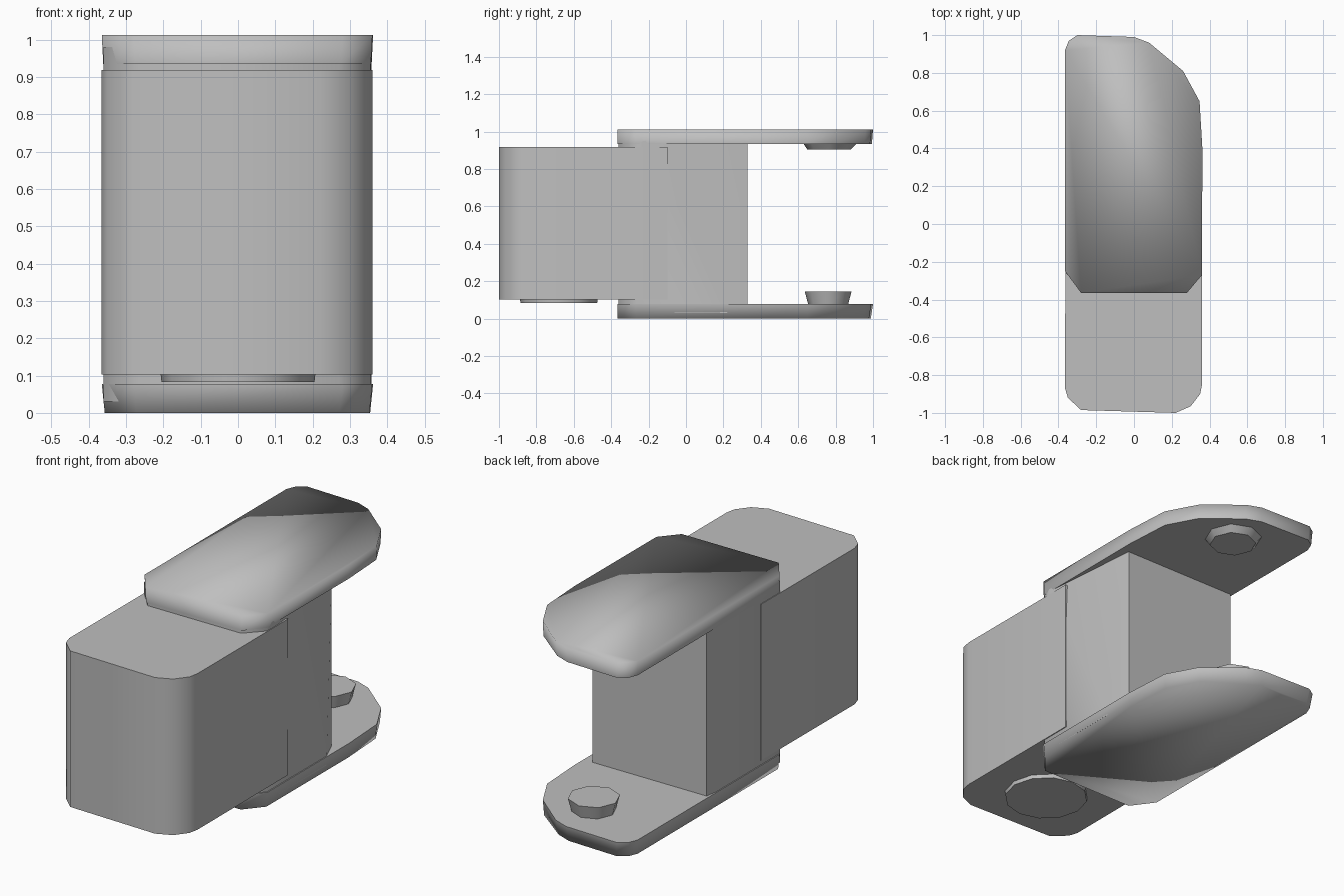
import bpy, bmesh, math
from mathutils import Vector

cube = bpy.data.objects.get("Cube")
if cube:
    bpy.data.objects.remove(cube)

grey = bpy.data.materials.new("plain grey")
grey.use_nodes = True
grey.diffuse_color = (0.52, 0.52, 0.52, 1)
grey.node_tree.nodes["Principled BSDF"].inputs["Base Color"].default_value = grey.diffuse_color


def loft(name, low, high, z0, z1, crisp=("low", "high"), crease=50):
    """Solid between two outlines; rims listed in crisp stay hard."""
    bm = bmesh.new()
    a = [bm.verts.new((x, y, z0)) for x, y in low]
    b = [bm.verts.new((x, y, z1)) for x, y in high]
    n = len(a)
    bm.faces.new(a[::-1])
    bm.faces.new(b)
    for i in range(n):
        j = (i + 1) % n
        bm.faces.new((a[i], a[j], b[j], b[i]))
    bmesh.ops.recalc_face_normals(bm, faces=bm.faces[:])
    for face in bm.faces:
        face.smooth = True
    rims = {"low": a, "high": b}
    for edge in bm.edges:
        on_rim = any(all(v in rims[r] for v in edge.verts) for r in crisp)
        upright = edge.verts[0].co.z != edge.verts[1].co.z
        hard = upright and edge.calc_face_angle(0) > math.radians(crease)
        edge.smooth = not (on_rim or hard)
    mesh = bpy.data.meshes.new(name)
    bm.to_mesh(mesh)
    bm.free()
    mesh.materials.append(grey)
    ob = bpy.data.objects.new(name, mesh)
    bpy.context.collection.objects.link(ob)
    return ob


def ring(x, y, r, sides):
    return [(x + r * math.cos(math.tau * i / sides),
             y + r * math.sin(math.tau * i / sides)) for i in range(sides)]


def shrink(outline, amount):
    """Pull an outline slightly towards its middle."""
    return [(x - math.copysign(amount, x),
             y - (amount * 1.5 if y > 0.9 else 0)) for x, y in outline]


# Front block with clipped front corners
block = [(-0.365, -0.87), (-0.35, -0.92), (-0.28, -0.985), (0.22, -1.0),
         (0.3, -0.965), (0.35, -0.9), (0.36, -0.85), (0.36, -0.1), (-0.363, -0.1)]
loft("front_block", block, block, 0.103, 0.918)

# Centre post, whose left flank twists from bottom to top
def post(flank):
    return [(-0.27, -0.36), (0.27, -0.36), (0.355, -0.27), (0.357, flank),
            (0.31, 0.33), (-0.35, 0.33), (-0.36, 0.27), (-0.36, -0.26)]

loft("centre_post", post(0.22), post(-0.23), 0.03, 0.98)

# Upper and lower arm plates
arm = [(-0.365, -0.25), (-0.28, -0.365), (0.28, -0.365), (0.36, -0.27),
       (0.362, 0.4), (0.347, 0.65), (0.26, 0.81), (0.08, 0.96), (0.0, 0.99),
       (-0.3, 1.0), (-0.345, 0.97), (-0.365, 0.92)]
loft("upper_arm", shrink(arm, 0.004), arm, 0.935, 1.012, crisp=("low",), crease=100)
loft("lower_arm", shrink(arm, 0.008), arm, 0.0, 0.078, crisp=("high",), crease=100)

# Pivot studs facing each other between the arms
loft("upper_stud", ring(0.0, 0.765, 0.115, 8), ring(0.0, 0.77, 0.145, 8), 0.903, 0.94)
loft("lower_stud", ring(0.0, 0.76, 0.105, 8), ring(0.0, 0.76, 0.125, 8), 0.07, 0.145)

# Shallow round pad under the block
loft("block_pad", ring(0.0, -0.68, 0.205, 12), ring(0.0, -0.68, 0.208, 12), 0.083, 0.11)
